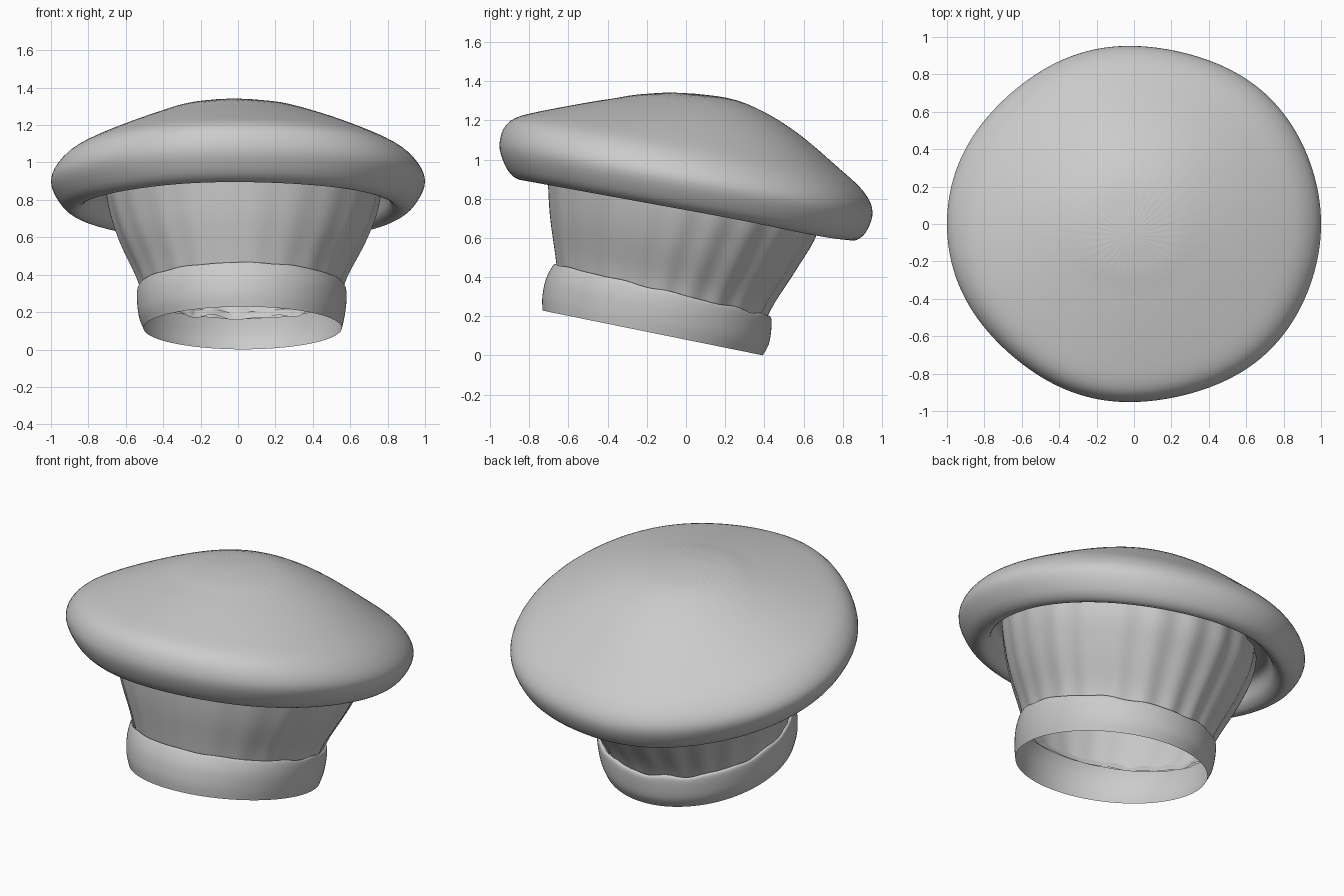
import bpy, bmesh
from math import sin, cos, pi

if "Cube" in bpy.data.objects:
    bpy.data.objects.remove(bpy.data.objects["Cube"])

SEG = 144


def spline(a, b, c, d, t):
    """Catmull-Rom blend of ring parameters"""
    return [0.5 * (2 * q + (r - p) * t + (2 * p - 5 * q + 4 * r - s) * t * t
                   + (3 * q - p - 3 * r + s) * t ** 3)
            for p, q, r, s in zip(a, b, c, d)]


def loft(name, rings, steps, shape, apex=None):
    """Loft tilted elliptical rings: (cx, cy, cz, rx, ry, slope)."""
    dense = []
    n = len(rings)
    for i in range(n - 1):
        a, d = rings[max(i - 1, 0)], rings[min(i + 2, n - 1)]
        for k in range(steps):
            dense.append(spline(a, rings[i], rings[i + 1], d, k / steps))
    dense.append(rings[-1])
    bm = bmesh.new()
    loops = []
    for j, (cx, cy, cz, rx, ry, sl) in enumerate(dense):
        v = j / (len(dense) - 1)
        loop = []
        for i in range(SEG):
            t = 2 * pi * i / SEG
            k, dz = shape(t, v)
            y = ry * sin(t) * k
            loop.append(bm.verts.new((cx + rx * cos(t) * k, cy + y, cz + sl * y + dz)))
        loops.append(loop)
    for lo, hi in zip(loops, loops[1:]):
        for i in range(SEG):
            j = (i + 1) % SEG
            bm.faces.new((lo[i], lo[j], hi[j], hi[i]))
    if apex:
        top = bm.verts.new(apex)
        for i in range(SEG):
            bm.faces.new((loops[-1][i], loops[-1][(i + 1) % SEG], top))
    me = bpy.data.meshes.new(name)
    bm.to_mesh(me)
    bm.free()
    ob = bpy.data.objects.new(name, me)
    bpy.context.collection.objects.link(ob)
    for p in me.polygons:
        p.use_smooth = True
    return ob


# puffy crown: inner underside, rolled lip, rim, shallow dome
def crown_shape(t, v):
    side = (1 - cos(4 * t)) / 2
    puff = 0.02 * cos(t) * side + 0.003 * (cos(7 * t) - cos(t))
    pleat = 0.002 * sin(36 * t) * max(0, v - 0.75)
    sag = -0.03 * side * max(0, sin(t)) * max(0, 1 - 2 * v)
    return 1 + puff * min(1, 2.5 * (1 - v)), pleat + sag


loft("crown", [
    (0.03, -0.01, 0.90, 0.70, 0.68, -0.19),
    (0.01, 0.00, 0.87, 0.78, 0.76, -0.19),
    (0.00, 0.00, 0.775, 0.82, 0.80, -0.18),
    (0.00, 0.00, 0.742, 0.88, 0.853, -0.182),
    (0.00, 0.00, 0.79, 0.95, 0.915, -0.18),
    (0.00, 0.00, 0.905, 1.00, 0.952, -0.184),
    (0.00, 0.005, 1.018, 0.93, 0.90, -0.20),
    (0.00, 0.02, 1.115, 0.77, 0.735, -0.186),
    (0.00, 0.035, 1.235, 0.50, 0.485, -0.134),
    (-0.01, -0.02, 1.313, 0.28, 0.28, -0.04),
    (-0.02, -0.05, 1.338, 0.09, 0.09, -0.02),
], 5, crown_shape, (-0.02, -0.07, 1.342))


# pleated wall, flutes deeper toward the back
def flute(t):
    depth = 0.004 + 0.011 * (1 + sin(t)) / 2
    return depth * cos(22 * t + 0.6 * sin(3 * t))


loft("pleated_wall", [
    (0.02, -0.13, 0.29, 0.525, 0.525, -0.24),
    (0.02, -0.11, 0.40, 0.565, 0.56, -0.23),
    (0.025, -0.065, 0.58, 0.655, 0.63, -0.21),
    (0.03, -0.02, 0.75, 0.715, 0.685, -0.19),
    (0.03, -0.01, 0.92, 0.74, 0.70, -0.19),
], 5, lambda t, v: (1 + flute(t) * (1 - 0.4 * v), 0))


# headband: open sheet whose uneven top edge tucks in against the wall
def band_shape(t, v):
    wave = 0.008 * sin(11 * t) + 0.005 * sin(17 * t + 1)
    return 1, wave * max(0, v - 0.4) * (1.3 + 0.7 * sin(t))


loft("headband", [
    (0.025, -0.17, 0.115, 0.53, 0.562, -0.203),
    (0.02, -0.155, 0.18, 0.55, 0.578, -0.21),
    (0.02, -0.14, 0.26, 0.56, 0.575, -0.225),
    (0.02, -0.122, 0.325, 0.557, 0.557, -0.24),
    (0.02, -0.125, 0.33, 0.54, 0.54, -0.24),
    (0.02, -0.13, 0.29, 0.515, 0.515, -0.24),
], 5, band_shape)
